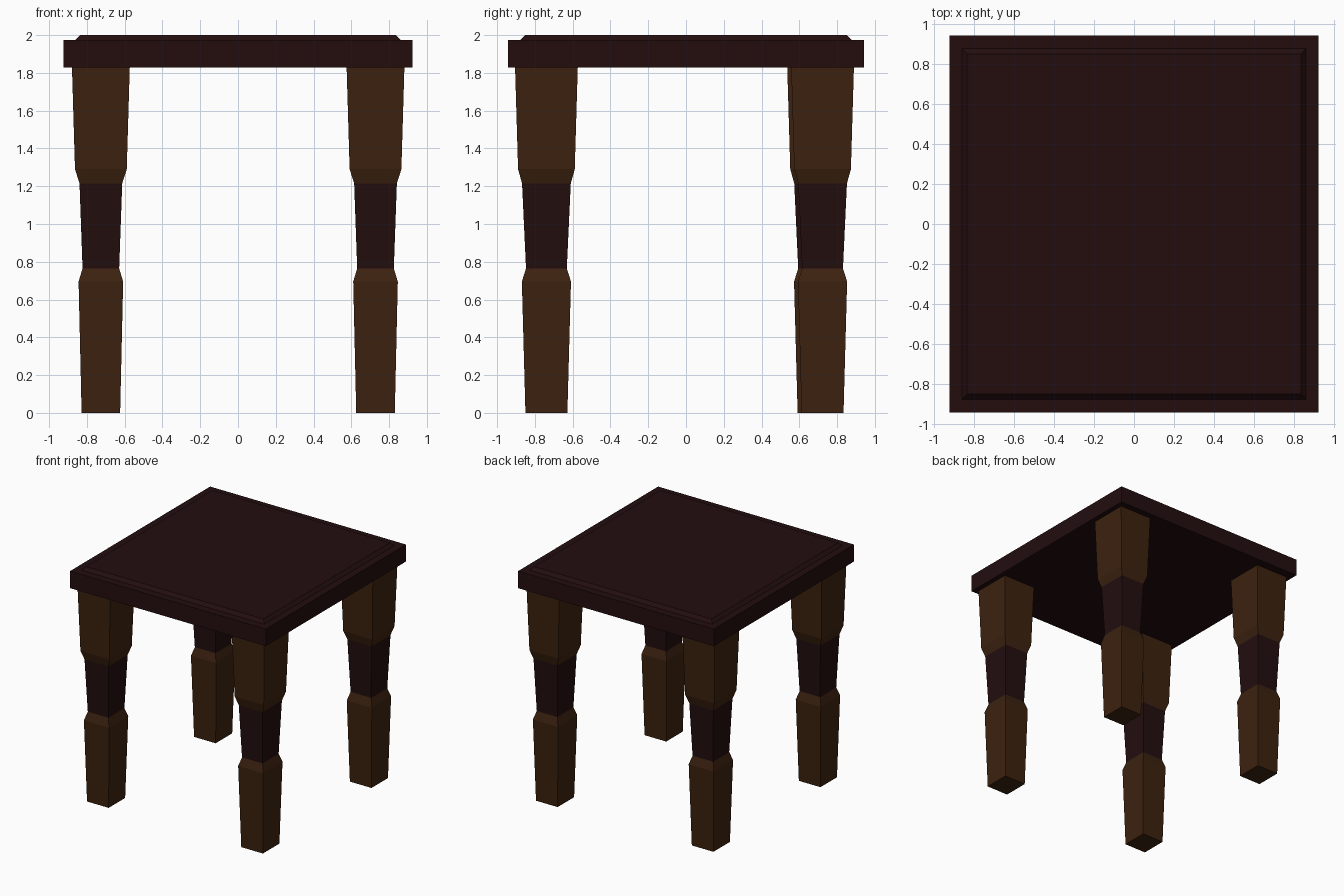
import bpy
import bmesh

default = bpy.data.objects.get("Cube")
if default:
    bpy.data.objects.remove(default, do_unlink=True)


def make_material(name, rgb):
    mat = bpy.data.materials.new(name)
    mat.use_nodes = True
    color = (*rgb, 1.0)
    mat.diffuse_color = color
    bsdf = next(n for n in mat.node_tree.nodes if n.type == "BSDF_PRINCIPLED")
    bsdf.inputs["Base Color"].default_value = color
    return mat


dark_wood = make_material("dark red wood", (0.017, 0.0042, 0.0045))
brown_wood = make_material("brown wood", (0.045, 0.0160, 0.0048))


def stacked_block(name, rings, materials, center=(0, 0), is_dark=None):
    """Solid made of rectangular rings (half x, half y, z), bottom to top."""
    bm = bmesh.new()
    loops = []
    for hx, hy, z in rings:
        corners = ((-hx, -hy), (hx, -hy), (hx, hy), (-hx, hy))
        loops.append([bm.verts.new((x, y, z)) for x, y in corners])
    bm.faces.new(reversed(loops[0]))
    bm.faces.new(loops[-1])
    for low, high in zip(loops, loops[1:]):
        for i in range(4):
            j = (i + 1) % 4
            face = bm.faces.new((low[i], low[j], high[j], high[i]))
            if is_dark and is_dark(face.calc_center_median().z):
                face.material_index = 1
    mesh = bpy.data.meshes.new(name)
    bm.to_mesh(mesh)
    bm.free()
    for mat in materials:
        mesh.materials.append(mat)
    obj = bpy.data.objects.new(name, mesh)
    obj.location = (*center, 0)
    bpy.context.collection.objects.link(obj)
    return obj


# Table top: thick slab with a raised, bevelled centre panel
stacked_block("table_top",
              [(0.923, 0.943, 1.828), (0.923, 0.943, 1.973),
               (0.862, 0.878, 1.973), (0.836, 0.851, 2.0)],
              [dark_wood])

# Legs: tapered square posts with a slim dark band in the middle
leg_rings = [(0.102, 0.111, 0.0), (0.118, 0.130, 0.695),
             (0.097, 0.108, 0.765), (0.113, 0.129, 1.215),
             (0.137, 0.150, 1.29), (0.153, 0.166, 1.83)]
leg_centers = {"front_right_leg": (-0.726, -0.739),
               "front_left_leg": (0.728, -0.739),
               "back_right_leg": (-0.726, 0.702),
               "back_left_leg": (0.728, 0.723)}
for leg_name, position in leg_centers.items():
    stacked_block(leg_name, leg_rings, [brown_wood, dark_wood], position,
                  lambda z: 0.8 < z < 1.2)
